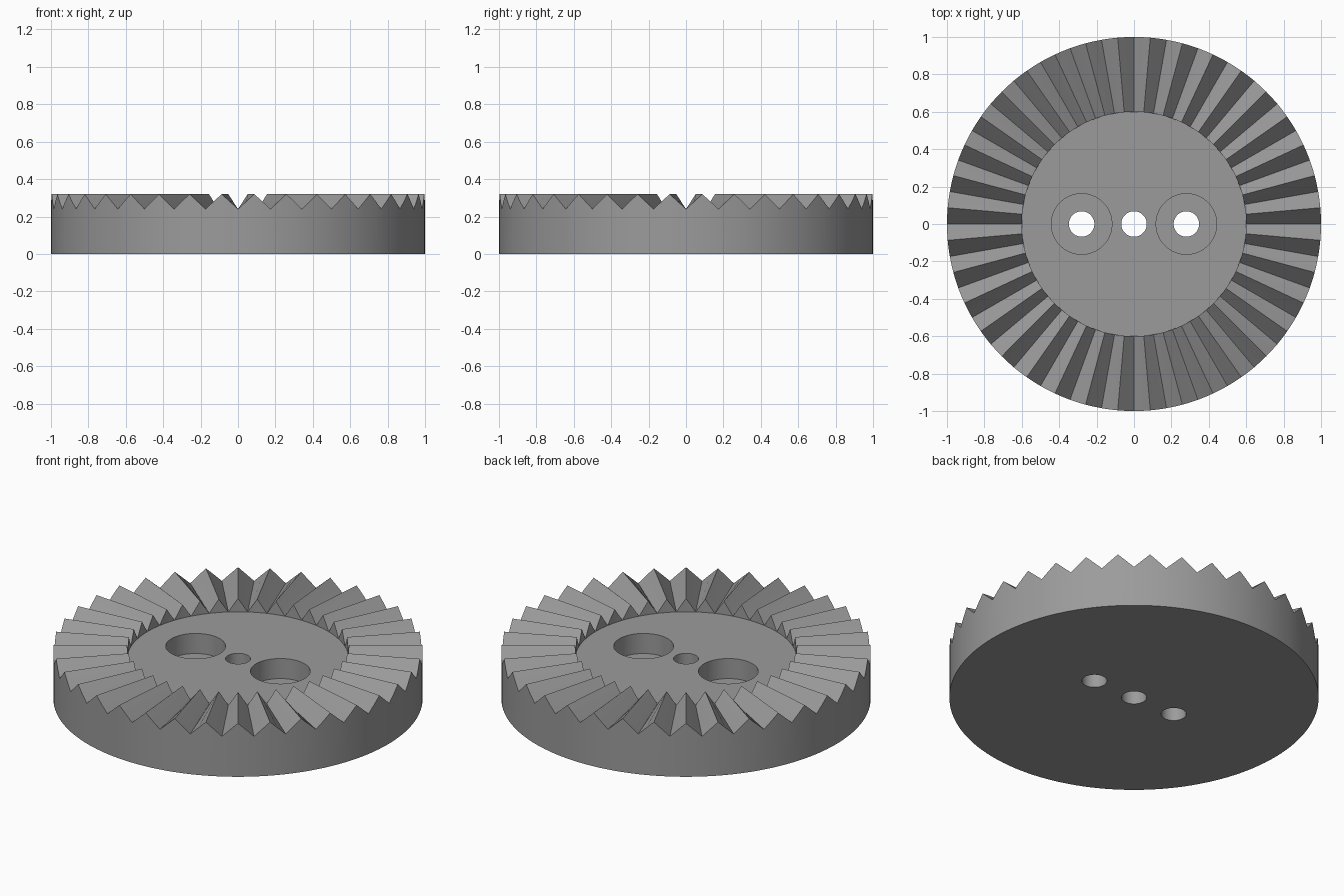
import bpy, bmesh, math

if "Cube" in bpy.data.objects:
    bpy.data.objects.remove(bpy.data.objects["Cube"])

TEETH, STEPS = 36, 4            # radial teeth, facets around each tooth
N = TEETH * STEPS
R_OUT, R_IN = 1.0, 0.6
Z_ROOT, Z_TIP = 0.24, 0.32

grey = bpy.data.materials.new("plain grey")
grey.diffuse_color = (0.33, 0.33, 0.33, 1)
grey.use_nodes = True
grey.node_tree.nodes["Principled BSDF"].inputs["Base Color"].default_value = grey.diffuse_color


def ring_point(radius, i, z):
    a = 2 * math.pi * i / N
    return (radius * math.cos(a), radius * math.sin(a), z)


def tooth_height(i):
    # V-shaped wave with a root at angle zero
    t = (i % STEPS) / STEPS
    return Z_ROOT + (Z_TIP - Z_ROOT) * (1 - abs(2 * t - 1))


# Toothed disc as one closed body
bm = bmesh.new()
bottom = [bm.verts.new(ring_point(R_OUT, i, 0)) for i in range(N)]
outer = [bm.verts.new(ring_point(R_OUT, i, tooth_height(i))) for i in range(N)]
inner = [bm.verts.new(ring_point(R_IN, i, tooth_height(i))) for i in range(N)]
floor = [inner[i] if i % STEPS == 0 else bm.verts.new(ring_point(R_IN, i, Z_ROOT))
         for i in range(N)]
for i in range(N):
    j = (i + 1) % N
    bm.faces.new((bottom[i], bottom[j], outer[j], outer[i]))    # rim
    bm.faces.new((outer[i], outer[j], inner[j], inner[i]))      # tooth flank
    wall = [inner[i], inner[j], floor[j], floor[i]]             # inner tooth end
    bm.faces.new(list(dict.fromkeys(wall)))
bm.faces.new(floor)
bm.faces.new(bottom[::-1])
bmesh.ops.recalc_face_normals(bm, faces=bm.faces)
mesh = bpy.data.meshes.new("toothed_disc")
bm.to_mesh(mesh)
bm.free()
mesh.materials.append(grey)
disc = bpy.data.objects.new("toothed_disc", mesh)
bpy.context.collection.objects.link(disc)


def drill(x, radius, z0, z1):
    bpy.ops.mesh.primitive_cylinder_add(vertices=64, radius=radius, depth=z1 - z0,
                                        location=(x, 0, (z0 + z1) / 2))
    cutter = bpy.context.object
    cutter.name = "hole_cutter"
    cutter.hide_render = True
    cutter.data.materials.append(grey)
    mod = disc.modifiers.new("hole", 'BOOLEAN')
    mod.operation, mod.solver, mod.object = 'DIFFERENCE', 'EXACT', cutter
    bpy.ops.object.select_all(action='DESELECT')
    bpy.context.view_layer.objects.active = disc
    disc.select_set(True)
    bpy.ops.object.modifier_apply(modifier=mod.name)
    bpy.data.objects.remove(cutter)


# Counterbores, then the three through holes
for x in (-0.28, 0.28):
    drill(x, 0.162, 0.12, 0.5)
for x in (-0.28, 0, 0.28):
    drill(x, 0.068, -0.1, 0.5)

bpy.ops.object.shade_smooth_by_angle(angle=math.radians(20))
